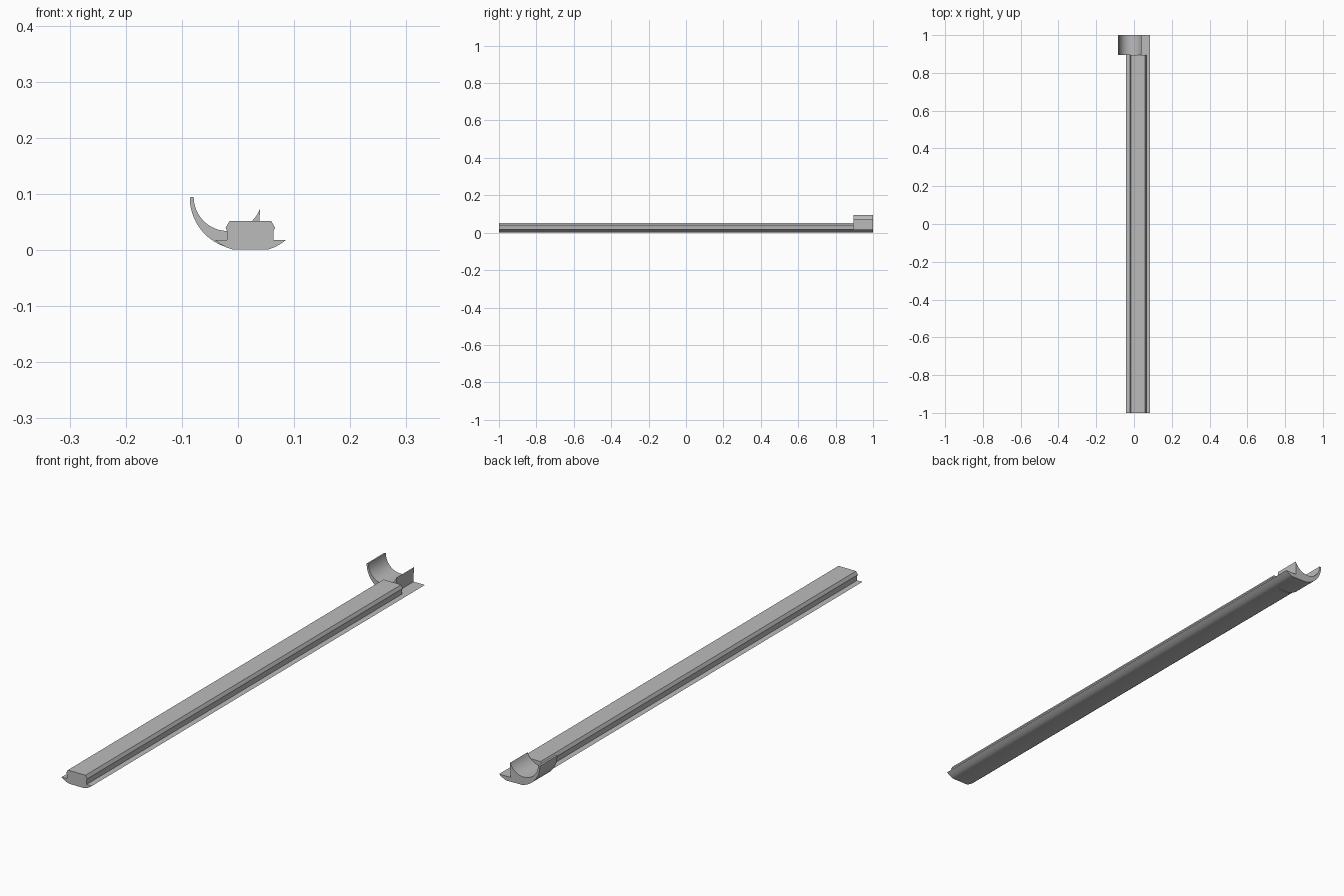
import bpy, bmesh
from math import cos, sin, radians

cube = bpy.data.objects.get("Cube")
if cube:
    bpy.data.objects.remove(cube, do_unlink=True)

grey = bpy.data.materials.new("light grey")
grey.use_nodes = True
colour = (0.5, 0.5, 0.5, 1)
grey.diffuse_color = colour
grey.node_tree.nodes["Principled BSDF"].inputs["Base Color"].default_value = colour


def arc(cx, cz, r, start, end, steps):
    """Points along an arc in the x-z plane, angles in degrees."""
    angles = [radians(start + (end - start) * i / steps) for i in range(steps + 1)]
    return [(cx + r * cos(a), cz + r * sin(a)) for a in angles]


def extrude(name, profile, y0, y1):
    """Sweep a closed x-z profile along y."""
    bm = bmesh.new()
    face = bm.faces.new([bm.verts.new((x, y0, z)) for x, z in profile])
    swept = bmesh.ops.extrude_face_region(bm, geom=[face], use_keep_orig=True)
    for v in swept["geom"]:
        if isinstance(v, bmesh.types.BMVert):
            v.co.y = y1
    bmesh.ops.recalc_face_normals(bm, faces=bm.faces)
    mesh = bpy.data.meshes.new(name)
    bm.to_mesh(mesh)
    bm.free()
    mesh.materials.append(grey)
    obj = bpy.data.objects.new(name, mesh)
    bpy.context.collection.objects.link(obj)
    bpy.ops.object.select_all(action="DESELECT")
    obj.select_set(True)
    bpy.context.view_layer.objects.active = obj
    bpy.ops.object.shade_smooth_by_angle(angle=radians(25))
    return obj


# Rail: mirrored half section with a curved underside and flanged base
mid = 0.022
underside = [(0.033, 0.0015), (0.043, 0.005), (0.053, 0.0105), (0.0635, 0.018)]
head = [(0.0415, 0.018), (0.0415, 0.034), (0.044, 0.04), (0.037, 0.052)]
half = underside + head
rail = [(mid + x, z) for x, z in half] + [(mid - x, z) for x, z in reversed(half)]
clip_start = 0.895
extrude("rail", rail, -1, clip_start)

# End clip: curved cradle with a tall hooked side and a flat flange
cradle = arc(-0.018, 0.095, 0.061, -21, -180, 28)
outside = arc(0.007, 0.094, 0.093, 180, 259, 18)
flange = [(mid + x, z) for x, z in underside] + [(0.038, 0.018)]
extrude("end_clip", cradle + outside + flange, clip_start, 1)
